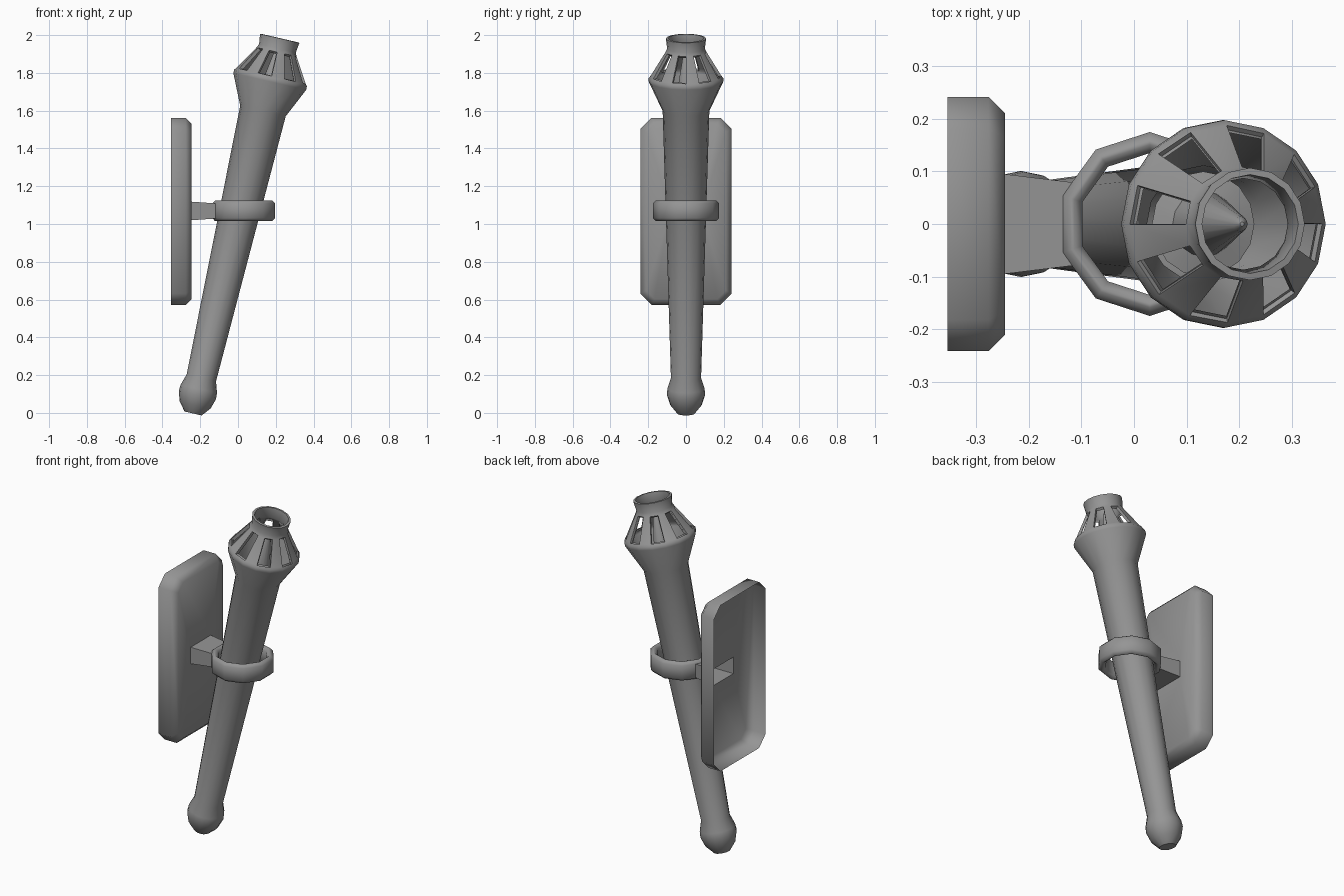
import bpy, bmesh
from math import sin, cos, pi, radians
from mathutils import Matrix, Vector

old = bpy.data.objects.get("Cube")
if old:
    bpy.data.objects.remove(old, do_unlink=True)

grey = bpy.data.materials.new("iron_grey")
grey.use_nodes = True
grey.diffuse_color = (0.3, 0.3, 0.3, 1)
grey.node_tree.nodes["Principled BSDF"].inputs["Base Color"].default_value = (0.3, 0.3, 0.3, 1)


def finish(name, bm, thickness=0, matrix=Matrix()):
    """Turn a bmesh into a shaded object, optionally thickened inwards."""
    bmesh.ops.recalc_face_normals(bm, faces=bm.faces)
    bm.transform(matrix)
    mesh = bpy.data.meshes.new(name)
    bm.to_mesh(mesh)
    bm.free()
    mesh.materials.append(grey)
    ob = bpy.data.objects.new(name, mesh)
    bpy.context.collection.objects.link(ob)
    bpy.ops.object.select_all(action='DESELECT')
    ob.select_set(True)
    bpy.context.view_layer.objects.active = ob
    if thickness:
        mod = ob.modifiers.new("wall", 'SOLIDIFY')
        mod.thickness = thickness
        mod.offset = -1
        bpy.ops.object.modifier_apply(modifier=mod.name)
    bpy.ops.object.shade_smooth_by_angle(angle=radians(50))
    return ob


def bridge(bm, a, b):
    """Join two equal vertex loops with quads."""
    n = len(a)
    return [bm.faces.new((a[i], a[(i + 1) % n], b[(i + 1) % n], b[i])) for i in range(n)]


def lathe(bm, profile, sides, start=0.0, closed=False):
    """Spin (radius, height) points round z; returns the bands of faces."""
    loops = []
    for r, z in profile:
        angles = [start + 2 * pi * i / sides for i in range(sides)]
        loops.append([bm.verts.new((r * cos(a), r * sin(a), z)) for a in angles])
    bands = [bridge(bm, a, b) for a, b in zip(loops, loops[1:])]
    if closed:
        bands.append(bridge(bm, loops[-1], loops[0]))
    return loops, bands


# Leaning frame shared by the torch parts
lean = Matrix.Translation((-0.235, 0, 0.008)) @ Matrix.Rotation(radians(13), 4, 'Y')

# Torch: knob, tapering shaft and flared head with a collar
profile = [(0.04, 0), (0.072, 0.04), (0.088, 0.09), (0.086, 0.12), (0.067, 0.18),
           (0.111, 1.635), (0.185, 1.795), (0.185, 1.808),
           (0.175, 1.825), (0.096, 1.955), (0.087, 1.969), (0.094, 2.028)]
bm = bmesh.new()
loops, bands = lathe(bm, profile, 16)
bm.faces.new(loops[0])
# Slotted windows on every other side of the head
slots = bands[8][1::2]
bmesh.ops.inset_individual(bm, faces=slots, thickness=0.005)
bmesh.ops.delete(bm, geom=slots, context='FACES')
finish("torch_body", bm, 0.013, lean)

# Spike standing inside the head
bm = bmesh.new()
loops, bands = lathe(bm, [(0.1, 1.63), (0.062, 1.64), (0.014, 1.945), (0.004, 1.96)], 16)
bm.faces.new(loops[0])
bm.faces.new(loops[-1])
finish("inner_spike", bm, 0, lean)

# Holding ring with chamfered edges
inner, outer, half, c = 0.135, 0.175, 0.055, 0.016
section = [(inner, c - half), (inner + c, -half), (outer - c, -half), (outer, c - half),
           (outer, half - c), (outer - c, half), (inner + c, half), (inner, half - c)]
bm = bmesh.new()
lathe(bm, section, 10, pi / 2, closed=True)
finish("holding_ring", bm, 0, Matrix.Translation((0.03, 0, 1.07)))


# Wall plate: open-backed shell with clipped corners and a chamfered front
def plate_loop(bm, x, inset, clip):
    w, h = 0.242 - inset, 0.495 - inset
    pts = [(w, h - clip), (w - clip, h), (clip - w, h), (-w, h - clip),
           (-w, clip - h), (clip - w, -h), (w - clip, -h), (w, clip - h)]
    return [bm.verts.new((x, y, 1.067 + z)) for y, z in pts]


def arm_loop(bm, x, w, h):
    return [bm.verts.new((x, y * w, 1.069 + z * h))
            for y, z in ((1, 1), (-1, 1), (-1, -1), (1, -1))]


def loop_edges(bm, loop):
    return [bm.edges.get((loop[i - 1], loop[i])) or bm.edges.new((loop[i - 1], loop[i]))
            for i in range(len(loop))]


bm = bmesh.new()
rings = [plate_loop(bm, -0.355, 0, 0.06), plate_loop(bm, -0.277, 0, 0.06),
         plate_loop(bm, -0.246, 0.031, 0.045)]
for a, b in zip(rings, rings[1:]):
    bridge(bm, a, b)

# Hollow arm growing out of the plate and into the ring
root = arm_loop(bm, -0.246, 0.095, 0.049)
tip = arm_loop(bm, -0.115, 0.079, 0.04)
bmesh.ops.triangle_fill(bm, use_beauty=True, normal=Vector((1, 0, 0)),
                        edges=loop_edges(bm, rings[-1]) + loop_edges(bm, root))
bridge(bm, root, tip)
finish("wall_plate_and_arm", bm)
